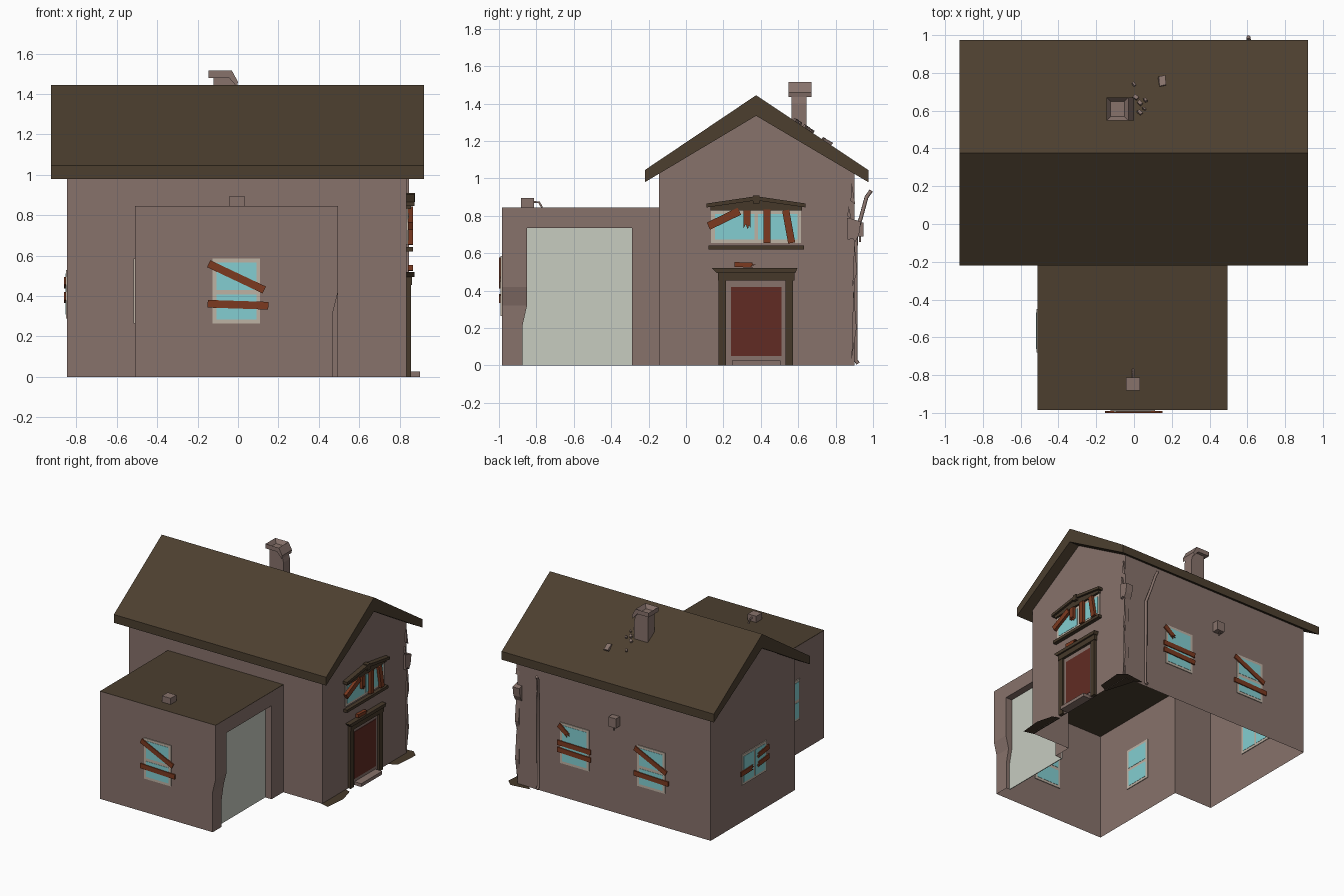
import bpy, bmesh, math, random
from mathutils import Matrix, Vector

if "Cube" in bpy.data.objects:
    bpy.data.objects.remove(bpy.data.objects["Cube"])
random.seed(4)

def mat(name, r, g, b):
    lin = [((c / 255 + 0.055) / 1.055) ** 2.4 for c in (r, g, b)]
    m = bpy.data.materials.new(name)
    m.diffuse_color = (*lin, 1)
    m.use_nodes = True
    m.node_tree.nodes["Principled BSDF"].inputs["Base Color"].default_value = m.diffuse_color
    return m

WALL = mat("wall_plaster", 135, 114, 107)
ROOF = mat("roof_brown", 76, 63, 47)
TRIM = mat("dark_trim", 70, 57, 42)
GLASS = mat("window_teal", 131, 206, 209)
FRAME = mat("window_frame", 190, 178, 164)
DOOR = mat("door_red", 97, 43, 35)
BOARD = mat("board_rust", 124, 58, 32)
PALE = mat("garage_door_pale", 199, 204, 192)

def finish(name, bm, m):
    me = bpy.data.meshes.new(name)
    bm.to_mesh(me)
    bm.free()
    me.materials.append(m)
    ob = bpy.data.objects.new(name, me)
    bpy.context.collection.objects.link(ob)
    return ob

# Wall frames: local u runs to the viewer's right, v is up, n points outwards
def frame(u, n, o=(0, 0, 0)):
    u, n, v = Vector(u), Vector(n), Vector((0, 0, 1))
    return Matrix.Translation(o) @ Matrix((u, v, n)).transposed().to_4x4()

FRONT = frame((1, 0, 0), (0, -1, 0))
RIGHT = frame((0, 1, 0), (1, 0, 0))
GAR_FRONT = frame((1, 0, 0), (0, -1, 0), (0, -0.985, 0))
GAR_LEFT = frame((0, -1, 0), (-1, 0, 0), (-0.51, 0, 0))
GABLE = frame((0, 1, 0), (1, 0, 0), (0.835, 0, 0))
LEFT = frame((0, -1, 0), (-1, 0, 0), (-0.845, 0, 0))
BACK = frame((-1, 0, 0), (0, 1, 0), (0, 0.9, 0))

def prism(name, f, pts, n0, n1, m):
    bm = bmesh.new()
    a = [bm.verts.new(f @ Vector((u, v, n0))) for u, v in pts]
    b = [bm.verts.new(f @ Vector((u, v, n1))) for u, v in pts]
    bm.faces.new(a)
    bm.faces.new(b)
    for i in range(len(a)):
        j = (i + 1) % len(a)
        bm.faces.new((a[i], a[j], b[j], b[i]))
    bmesh.ops.recalc_face_normals(bm, faces=bm.faces)
    return finish(name, bm, m)

def box(name, f, u0, u1, v0, v1, n0, n1, m):
    return prism(name, f, [(u0, v0), (u1, v0), (u1, v1), (u0, v1)], n0, n1, m)

def board(name, f, p, q, w=0.038, broken=False, n0=0.006, n1=0.015):
    p, q = Vector(p), Vector(q)
    d = (q - p).normalized()
    s = Vector((-d.y, d.x)) * w / 2
    pts = [p - s, q - s, q + s, p + s]
    if broken:
        pts[2:2] = [q - s * 0.4 - d * 0.02, q + s * 0.2 + d * 0.008, q + s * 0.5 - d * 0.015]
    prism(name, f, pts, n0, n1, BOARD)

def window(name, f, u0, u1, v0, v1, split="v"):
    box(name + "_frame", f, u0, u1, v0, v1, -0.006, 0.006, FRAME)
    b = 0.019
    if split == "v":
        mid = v0 + (v1 - v0) * 0.48
        panes = [(u0 + b, u1 - b, v0 + b, mid - 0.012), (u0 + b, u1 - b, mid + 0.012, v1 - b)]
    else:
        mid = (u0 + u1) / 2
        panes = [(u0 + b, mid - 0.009, v0 + b, v1 - b), (mid + 0.009, u1 - b, v0 + b, v1 - b)]
    for i, p in enumerate(panes):
        box(f"{name}_glass_{i}", f, *p, -0.008, 0.008, GLASS)

# Sheets: open shells whose faces are turned towards a given direction
def sheets(name, faces, m):
    bm = bmesh.new()
    for pts, n in faces:
        face = bm.faces.new([bm.verts.new(p) for p in pts])
        face.normal_update()
        if face.normal.dot(Vector(n)) < 0:
            face.normal_flip()
    bmesh.ops.remove_doubles(bm, verts=bm.verts, dist=0.0005)
    return finish(name, bm, m)

# Main house walls, open below and towards the garage
xl, xr, yf, yb, gx0, gx1, gy, gz = -0.845, 0.835, -0.145, 0.9, -0.51, 0.495, -0.985, 0.845
gab = [(yf, 0), (yb, 0), (yb, 1.03), (0.375, 1.365), (yf, 1.03)]
sheets("house_walls", [
    ([(xl, y, z) for y, z in gab], (-1, 0, 0)),
    ([(xr, y, z) for y, z in gab], (1, 0, 0)),
    ([(xl, yb, 0), (xr, yb, 0), (xr, yb, 1.03), (xl, yb, 1.03)], (0, 1, 0)),
    ([(x, yf, z) for x, z in [(xl, 0), (gx0, 0), (gx0, gz), (gx1, gz), (gx1, 0),
                              (xr, 0), (xr, 1.03), (xl, 1.03)]], (0, -1, 0))], WALL)

# Garage walls with the dented front corner and the recessed doorway
jamb = [(.47, -.875, 0), (.47, -.875, .21), (.47, -.85, .32), (.495, -.85, .42),
        (.495, -.85, .735), (.495, -.29, .735), (.495, -.29, 0)]
jn = [(0, 1, 0)] * 4 + [(0, 0, -1), (0, -1, 0)]
faces = [
    ([(x, gy, z) for x, z in [(gx0, 0), (.47, 0), (.47, .32), (gx1, .42), (gx1, gz), (gx0, gz)]], (0, -1, 0)),
    ([(gx0, gy, 0), (gx0, yf, 0), (gx0, yf, gz), (gx0, gy, gz)], (-1, 0, 0)),
    ([(.47, gy, 0)] + jamb[:3] + [(.47, gy, .32)], (1, 0, 0)),
    ([(.47, gy, .32), jamb[2], jamb[3], (gx1, gy, .42)], (1, 0, 0)),
    ([(gx1, gy, .42)] + jamb[3:] + [(gx1, yf, 0), (gx1, yf, gz), (gx1, gy, gz)], (1, 0, 0))]
for a, b, n in zip(jamb, jamb[1:], jn):
    faces.append(([a, b, (0.44, b[1], b[2]), (0.44, a[1], a[2])], n))
sheets("garage_walls", faces, WALL)
box("garage_roof", FRONT, gx0, gx1, gz - 0.004, gz + 0.001, 0.145, 0.985, ROOF)
box("garage_door", RIGHT, -0.876, -0.289, 0, 0.736, 0.434, 0.44, PALE)

# Main roof
prism("main_roof", RIGHT, [(-.22, .98), (-.22, 1.045), (.375, 1.445), (.975, 1.045),
                           (.975, .98), (.375, 1.335)], -0.925, 0.92, ROOF)

# Windows and the boards nailed over them
window("garage_front_window", GAR_FRONT, -.125, .11, .265, .585)
window("garage_side_window", GAR_LEFT, .45, .68, .265, .585)
window("left_window", LEFT, -.52, -.21, .29, .53, "u")
window("back_window_a", BACK, .21, .45, .265, .585)
window("back_window_b", BACK, -.46, -.21, .265, .585)
window("gable_window", GABLE, .135, .615, .655, .83, "u")
for nm, f, c in (("garage_front", GAR_FRONT, 0), ("back_a", BACK, .335)):
    board(nm + "_board_0", f, (c - .145, .56), (c + .13, .43))
    board(nm + "_board_1", f, (c - .15, .362), (c + .15, .352))
board("back_b_board_0", BACK, (-.47, .565), (-.385, .50), broken=True)
board("back_b_board_1", BACK, (-.48, .425), (-.19, .42))
board("back_b_board_2", BACK, (-.48, .37), (-.19, .36))
board("left_board_0", LEFT, (-.54, .385), (-.39, .39), broken=True)
board("left_board_1", LEFT, (-.19, .40), (-.33, .385), broken=True)
board("left_board_2", LEFT, (-.19, .475), (-.33, .455), broken=True)
board("gable_board_0", GABLE, (.12, .745), (.285, .825), .042, n1=.03)
board("gable_board_1", GABLE, (.327, .83), (.327, .735), .038, True, n1=.03)
board("gable_board_2", GABLE, (.434, .655), (.434, .833), .038, n1=.03)
board("gable_board_3", GABLE, (.565, .655), (.533, .83), .038, n1=.03)
board("lintel_board", GABLE, (.26, .54), (.365, .536), .026, True, n0=.005, n1=.03)

# Trim of the gable window
box("gable_window_sill", GABLE, .12, .63, .62, .642, -.005, .03, TRIM)
prism("gable_window_header", GABLE, [(.11, .845), (.375, .883), (.64, .845), (.64, .866),
                                     (.375, .905), (.11, .866)], -.005, .038, TRIM)
prism("gable_window_lintel", GABLE, [(.13, .83), (.62, .83), (.62, .848), (.375, .884), (.13, .848)],
      -.005, .022, TRIM)
box("gable_window_keystone", GABLE, .358, .392, .865, .91, 0, .042, TRIM)

# Front door with posts, lintel and step
box("door_surround", GABLE, .21, .535, 0, .46, -.006, .006, WALL)
box("door_panel", GABLE, .24, .51, .05, .42, -.008, .009, DOOR)
for i, u in enumerate((.175, .533)):
    box(f"door_post_{i}", GABLE, u, u + .04, 0, .46, -.005, .022, TRIM)
box("door_lintel", GABLE, .17, .58, .455, .5, -.005, .026, TRIM)
prism("door_cornice", GABLE, [(.165, .495), (.585, .495), (.595, .52), (.14, .52)], -.005, .038, TRIM)
box("door_step", GABLE, .245, .505, 0, .026, -.005, .065, WALL)

# Thin ground patches beside the gable wall
for i, pts in enumerate(([(.82, -.15), (.9, -.17), (.915, .0), (.88, .13), (.82, .15)],
                         [(.82, .66), (.9, .7), (.915, .9), (.86, .95), (.7, .93), (.75, .89)])):
    sheets(f"ground_patch_{i}", [([(x, y, .002) for x, y in pts], (0, 0, 1))], TRIM)

# Chimney: body, broken leaning cap with an open flue, rubble on the roof
prism("chimney_body", FRONT, [(-.12, 1.2), (0, 1.2), (0, 1.4), (-.02, 1.48), (-.12, 1.48)],
      -.645, -.565, WALL)
cap = prism("chimney_cap", FRONT, [(-.145, 1.48), (-.145, 1.515), (-.03, 1.515), (.0, 1.46),
                                   (-.005, 1.435), (-.045, 1.48)], -.67, -.548, WALL)
bm = bmesh.new()
bm.from_mesh(cap.data)
bm.faces.ensure_lookup_table()
top = max(bm.faces, key=lambda f: f.normal.z)
bmesh.ops.inset_region(bm, faces=[top], thickness=.03)
bmesh.ops.translate(bm, verts=top.verts, vec=(0, 0, -.03))
bm.to_mesh(cap.data)
bm.free()
for i, (x, y, s) in enumerate([(.15, .755, .034), (.03, .64, .018), (.06, .655, .014), (.0, .74, .014),
                               (.03, .59, .016), (.055, .61, .012), (.01, .67, .016)]):
    bm = bmesh.new()
    z = 1.445 - (y - .375) * .667 + .006
    bmesh.ops.create_cube(bm, size=1, matrix=Matrix.Translation((x, y, z)) @ Matrix.Rotation(-.58, 4, 'X')
                          @ Matrix.Rotation(random.random(), 4, 'Z') @ Matrix.Diagonal((s, s * 1.5, .018, 1)))
    for v in bm.verts:
        v.co += Vector((random.uniform(-.2, .2), random.uniform(-.2, .2), 0)) * s
    finish(f"rubble_{i}", bm, WALL)

# Vent boxes and pipes
box("garage_vent", FRONT, -.042, .032, .845, .895, .812, .882, WALL)
box("back_vent", BACK, -.01, .055, .69, .765, -.005, .05, WALL)

def pipe(name, pts, r, m):
    cu = bpy.data.curves.new(name, 'CURVE')
    cu.dimensions, cu.bevel_depth, cu.bevel_resolution, cu.use_fill_caps = '3D', r, 1, True
    sp = cu.splines.new('POLY')
    sp.points.add(len(pts) - 1)
    for p, c in zip(sp.points, pts):
        p.co = (*c, 1)
    tmp = bpy.data.objects.new(name + "_curve", cu)
    me = bpy.data.meshes.new_from_object(tmp)
    bpy.data.objects.remove(tmp)
    me.name = name
    me.materials.clear()
    me.materials.append(m)
    bpy.context.collection.objects.link(bpy.data.objects.new(name, me))

pipe("garage_vent_pipe", [(-.005, -.82, .875), (-.005, -.785, .872), (-.005, -.77, .845)], .006, WALL)
pipe("back_vent_pipe", [(-.022, .93, .7), (-.022, .93, .66)], .006, WALL)
pipe("drain_pipe", [(.605, .99, .935), (.61, .965, .90), (.63, .935, .79), (.65, .908, .70),
                    (.65, .906, .03), (.65, .92, .01)], .011, WALL)

# Torn plaster at the back right corner
prism("torn_chunk", GABLE, [(.86, .79), (.935, .77), (.925, .70), (.905, .66), (.89, .68), (.865, .67)],
      -.04, .018, WALL)
for i, pts in enumerate(([(.87, .85), (.885, .78), (.862, .8)], [(.90, .66), (.915, .5), (.89, .42)],
                         [(.895, .42), (.912, .2), (.885, .03)], [(.885, .98), (.905, .86), (.88, .88)])):
    prism(f"torn_shard_{i}", GABLE, pts, -.02, .012, WALL)
